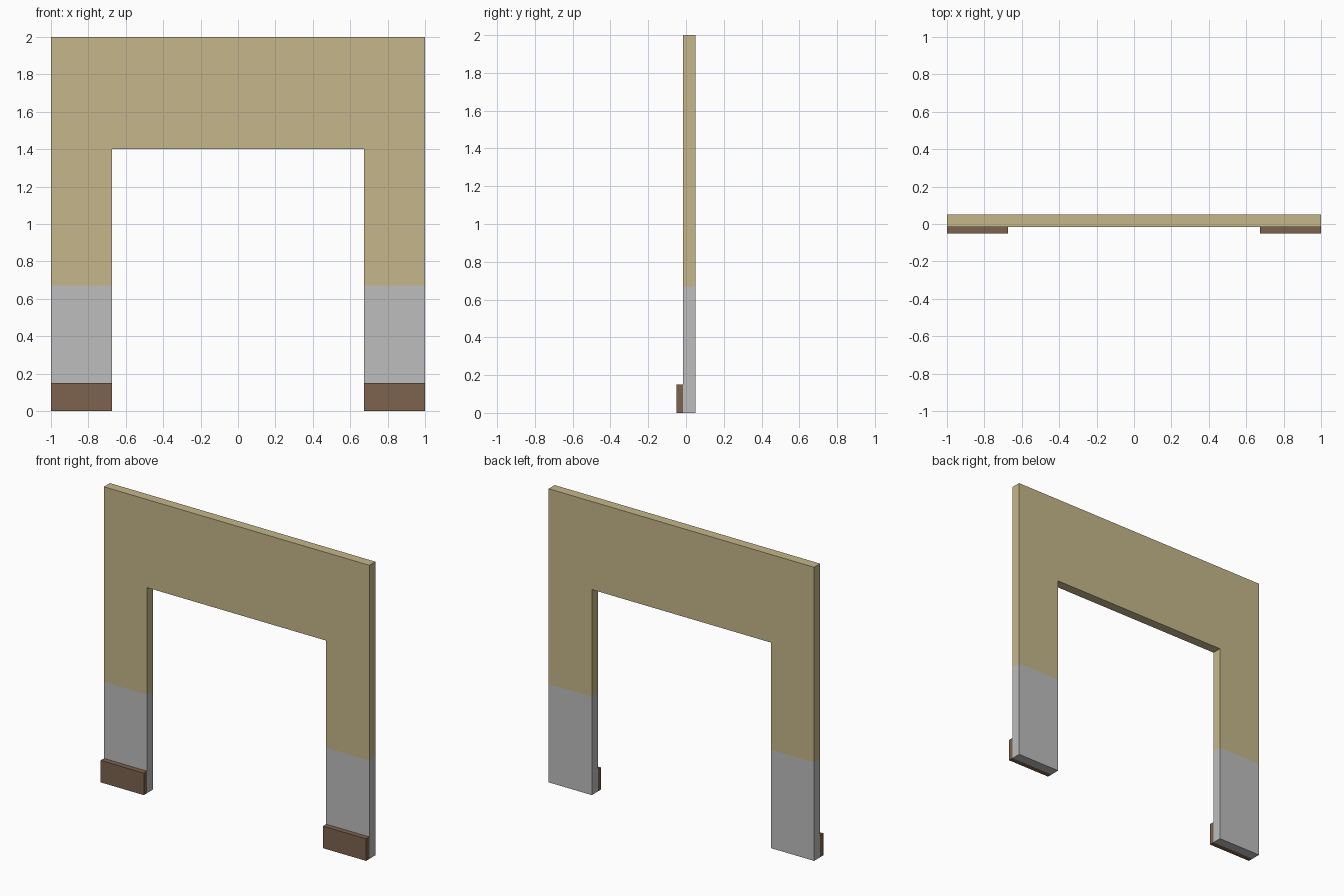
import bpy, bmesh
from mathutils import Vector

if "Cube" in bpy.data.objects:
    bpy.data.objects.remove(bpy.data.objects["Cube"])

OPEN_X, OPEN_Z = 0.675, 1.4      # half width and height of the opening
FRONT, BACK = -0.015, 0.05       # wall faces
SPLIT = 0.67                     # height of the paint line


def material(name, rgb):
    m = bpy.data.materials.new(name)
    m.diffuse_color = (*rgb, 1)
    m.use_nodes = True
    m.node_tree.nodes["Principled BSDF"].inputs["Base Color"].default_value = m.diffuse_color
    return m


tan = material("tan_paint", (0.558, 0.474, 0.254))
grey = material("grey_paint", (0.509, 0.509, 0.509))
brown = material("brown_wood", (0.205, 0.122, 0.076))


def extruded(name, profile, y0, y1, mats, split=None):
    """Extrude an x-z profile from y0 to y1; faces below split get the second material."""
    bm = bmesh.new()
    face = bm.faces.new([bm.verts.new((x, y0, z)) for x, z in profile])
    res = bmesh.ops.extrude_face_region(bm, geom=[face], use_keep_orig=True)
    moved = [g for g in res["geom"] if isinstance(g, bmesh.types.BMVert)]
    bmesh.ops.translate(bm, verts=moved, vec=Vector((0, y1 - y0, 0)))
    if split is not None:
        for z in (split, OPEN_Z):
            bmesh.ops.bisect_plane(bm, geom=bm.verts[:] + bm.edges[:] + bm.faces[:],
                                   plane_co=(0, 0, z), plane_no=(0, 0, 1))
        for f in bm.faces:
            f.material_index = int(f.calc_center_median().z < split)
    bmesh.ops.recalc_face_normals(bm, faces=bm.faces[:])
    me = bpy.data.meshes.new(name)
    bm.to_mesh(me)
    bm.free()
    for m in mats:
        me.materials.append(m)
    ob = bpy.data.objects.new(name, me)
    bpy.context.collection.objects.link(ob)
    return ob


# Wall with doorway, two-tone paint
extruded("doorway_wall",
         [(-1, 0), (-OPEN_X, 0), (-OPEN_X, OPEN_Z), (OPEN_X, OPEN_Z),
          (OPEN_X, 0), (1, 0), (1, 2), (-1, 2)],
         FRONT, BACK, [tan, grey], SPLIT)

# Baseboards on the front of each leg
for side, s in (("left", -1), ("right", 1)):
    extruded(side + "_baseboard",
             [(s * OPEN_X, 0), (s, 0), (s, 0.15), (s * OPEN_X, 0.15)],
             -0.05, FRONT, [brown])
